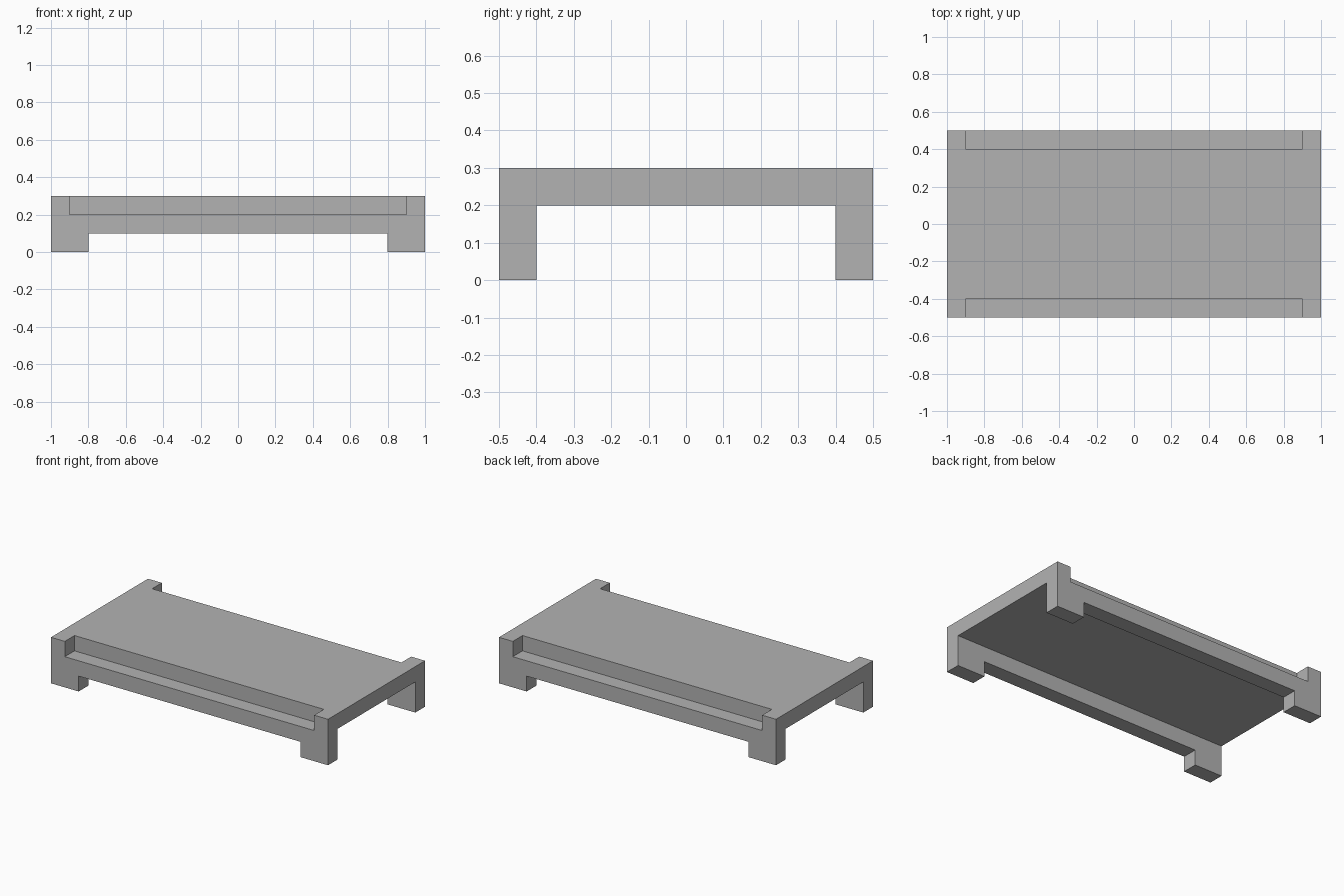
import bpy
import bmesh
from mathutils import Vector

cube = bpy.data.objects.get("Cube")
if cube:
    bpy.data.objects.remove(cube, do_unlink=True)

# Single plain grey
grey = bpy.data.materials.new("plain_grey")
grey.use_nodes = True
colour = (0.45, 0.45, 0.45, 1)
grey.diffuse_color = colour
grey.node_tree.nodes["Principled BSDF"].inputs["Base Color"].default_value = colour

LENGTH, WIDTH, HEIGHT = 2.0, 1.0, 0.3
THICK = 0.1              # deck thickness and rail depth
HALF = LENGTH / 2
INNER = WIDTH / 2 - THICK


def extrude_profile(name, points, direction):
    """Make a solid by extruding a flat outline."""
    bm = bmesh.new()
    face = bm.faces.new([bm.verts.new(p) for p in points])
    result = bmesh.ops.extrude_face_region(bm, geom=[face])
    moved = [g for g in result["geom"] if isinstance(g, bmesh.types.BMVert)]
    bmesh.ops.translate(bm, verts=moved, vec=Vector(direction))
    bmesh.ops.recalc_face_normals(bm, faces=bm.faces)
    mesh = bpy.data.meshes.new(name)
    bm.to_mesh(mesh)
    bm.free()
    mesh.materials.append(grey)
    obj = bpy.data.objects.new(name, mesh)
    bpy.context.collection.objects.link(obj)
    return obj


# Flat deck between the two long rails
deck_side = [(-INNER, HEIGHT - THICK), (INNER, HEIGHT - THICK),
             (INNER, HEIGHT), (-INNER, HEIGHT)]
extrude_profile("deck", [(-HALF, y, z) for y, z in deck_side], (LENGTH, 0, 0))

# Rail outline: foot, raised underside, and a lowered step along the top
half_rail = [(0.8, 0.1), (0.8, 0), (HALF, 0),
             (HALF, HEIGHT), (0.9, HEIGHT), (0.9, 0.2)]
rail = half_rail + [(-x, z) for x, z in reversed(half_rail)]
for name, side in (("front_rail", -1), ("back_rail", 1)):
    extrude_profile(name, [(x, side * INNER, z) for x, z in rail],
                    (0, side * THICK, 0))
